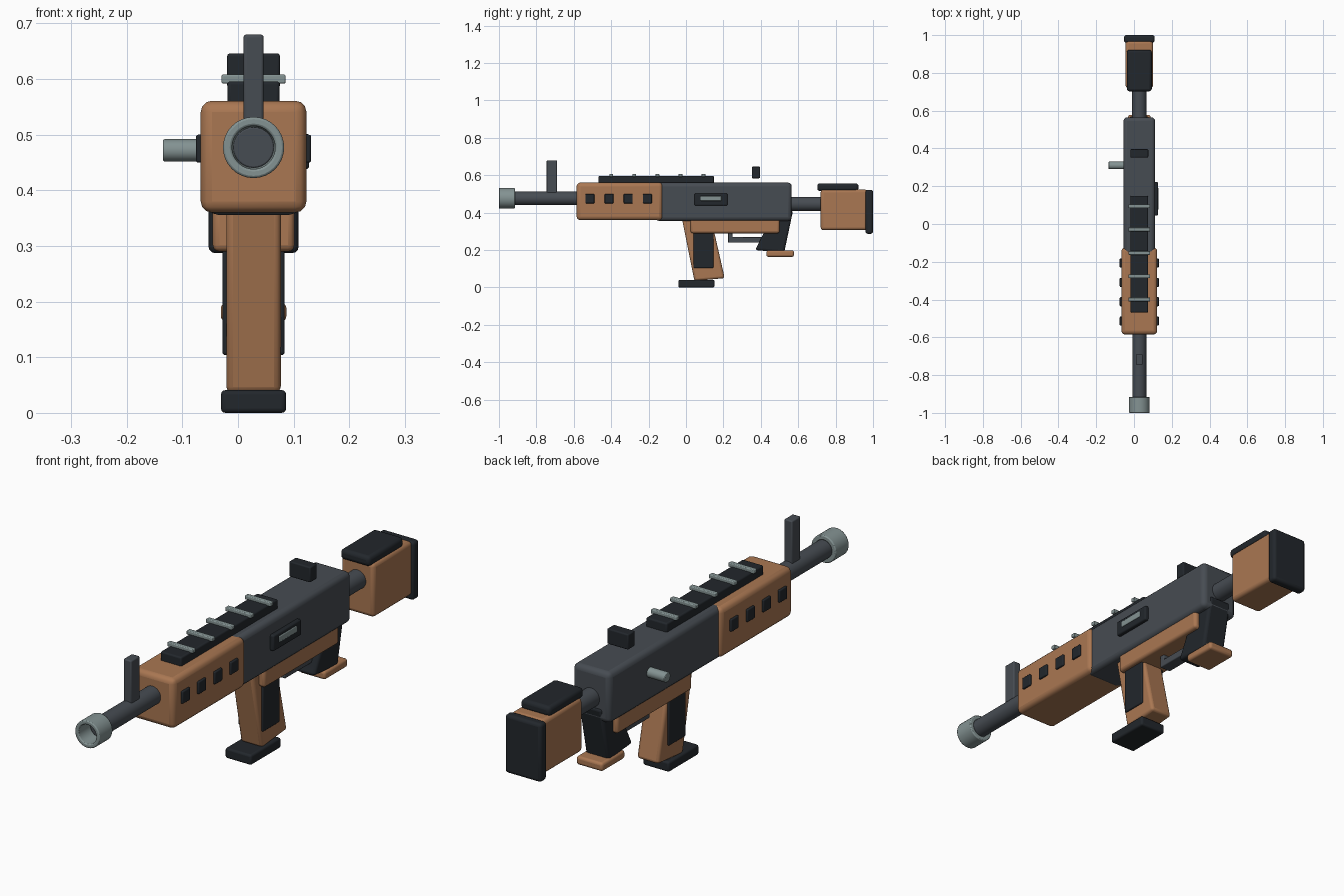
import bpy, bmesh, math
from mathutils import Matrix

if "Cube" in bpy.data.objects:
    bpy.data.objects.remove(bpy.data.objects["Cube"])

CX = 0.028  # centre line of the body


def material(name, r, g, b):
    m = bpy.data.materials.new(name)
    m.diffuse_color = (r, g, b, 1)
    m.use_nodes = True
    m.node_tree.nodes["Principled BSDF"].inputs["Base Color"].default_value = m.diffuse_color
    return m


WOOD = material("tan", 0.40, 0.185, 0.085)
METAL = material("gunmetal", 0.062, 0.072, 0.085)
BLACK = material("black", 0.016, 0.020, 0.025)
STEEL = material("steel", 0.23, 0.29, 0.29)


def finish(bm, name, mat, bevel=0.0, segments=3):
    bmesh.ops.recalc_face_normals(bm, faces=bm.faces)
    me = bpy.data.meshes.new(name)
    bm.to_mesh(me)
    bm.free()
    ob = bpy.data.objects.new(name, me)
    bpy.context.collection.objects.link(ob)
    me.materials.append(mat)
    if bevel:
        mod = ob.modifiers.new("bevel", 'BEVEL')
        mod.width, mod.segments = bevel, segments
        mod.limit_method, mod.angle_limit = 'ANGLE', math.radians(35)
    bpy.ops.object.select_all(action='DESELECT')
    ob.select_set(True)
    bpy.context.view_layer.objects.active = ob
    bpy.ops.object.shade_smooth_by_angle(angle=math.radians(35))
    return ob


def box(name, mat, y, z, width, bevel=0.005, cx=CX):
    """Box from y and z ranges, centred on cx."""
    bm = bmesh.new()
    bmesh.ops.create_cube(bm, size=1)
    bmesh.ops.scale(bm, vec=(width, y[1] - y[0], z[1] - z[0]), verts=bm.verts)
    bmesh.ops.translate(bm, vec=(cx, sum(y) / 2, sum(z) / 2), verts=bm.verts)
    return finish(bm, name, mat, bevel)


def profile(name, mat, points, width, bevel):
    """Side profile of (y, z) points extruded across x."""
    bm = bmesh.new()
    face = bm.faces.new([bm.verts.new((CX - width / 2, y, z)) for y, z in points])
    new = bmesh.ops.extrude_face_region(bm, geom=[face])["geom"]
    bmesh.ops.translate(bm, vec=(width, 0, 0),
                        verts=[v for v in new if isinstance(v, bmesh.types.BMVert)])
    return finish(bm, name, mat, bevel)


def rod(name, mat, radius, start, end, axis, bevel=0.003):
    """Cylinder between two points along 'X' or 'Y'."""
    bm = bmesh.new()
    length = math.dist(start, end)
    bmesh.ops.create_cone(bm, cap_ends=True, segments=32, radius1=radius,
                          radius2=radius, depth=length)
    turn = Matrix.Rotation(math.pi / 2, 4, 'Y' if axis == 'X' else 'X')
    mid = [(a + b) / 2 for a, b in zip(start, end)]
    bmesh.ops.transform(bm, matrix=Matrix.Translation(mid) @ turn, verts=bm.verts)
    return finish(bm, name, mat, bevel, 2)


# Barrel, hollow muzzle ring and front sight
rod("barrel", METAL, 0.037, (CX, -0.93, 0.477), (CX, -0.5, 0.477), 'Y')
bm = bmesh.new()
ring = [bm.verts.new((CX + r, y, 0.477)) for r, y in
        ((0.039, -1), (0.055, -1), (0.055, -0.915), (0.036, -0.915))]
edges = [bm.edges.new((ring[i], ring[(i + 1) % 4])) for i in range(4)]
bmesh.ops.spin(bm, geom=ring + edges, cent=(CX, 0, 0.477), axis=(0, 1, 0),
               angle=math.tau, steps=32, use_merge=True)
bmesh.ops.remove_doubles(bm, verts=bm.verts, dist=1e-5)
finish(bm, "muzzle", STEEL, 0.004, 2)
box("front_sight", METAL, (-0.745, -0.69), (0.5, 0.68), 0.036)

# Handguard with vent slots on both sides
box("handguard", WOOD, (-0.585, -0.125), (0.36, 0.561), 0.19, 0.02)
for i in range(4):
    for side in (-1, 1):
        y = -0.514 + 0.1025 * i
        box("vent_slot", BLACK, (y - 0.024, y + 0.024), (0.45, 0.5), 0.02,
            0.004, CX + side * 0.0935)

# Receiver, ejection port and bolt handle
box("receiver", METAL, (-0.165, 0.565), (0.356, 0.561), 0.168, 0.02)
box("lower_receiver", WOOD, (0.025, 0.5), (0.29, 0.38), 0.147, 0.012)
box("ejection_port", BLACK, (0.045, 0.222), (0.438, 0.502), 0.03, 0.006, 0.113)
box("port_bolt", STEEL, (0.077, 0.19), (0.463, 0.489), 0.02, 0.004, 0.121)
rod("bolt_handle", STEEL, 0.02, (-0.135, 0.31, 0.472), (-0.03, 0.31, 0.472), 'X')

# Top rail with ribs, and rear sight
box("rail", BLACK, (-0.468, 0.149), (0.55, 0.596), 0.094, 0.006)
for i in range(5):
    y = -0.4 + 0.1235 * i
    box("rail_rib", STEEL, (y - 0.01, y + 0.01), (0.592, 0.608), 0.115, 0.003)
box("rear_sight", BLACK, (0.352, 0.396), (0.584, 0.646), 0.095, 0.005)

# Slanted magazine with side panels and base plate
profile("magazine", WOOD, [(-0.024, 0.38), (0.132, 0.38), (0.207, 0.05), (0.045, 0.035)],
        0.098, 0.012)
box("magazine_panel", BLACK, (0.04, 0.147), (0.104, 0.295), 0.112, 0.005)
box("magazine_base", BLACK, (-0.04, 0.152), (0.0, 0.041), 0.117, 0.008)

# Trigger guard, rear grip and its foot
profile("trigger_guard", METAL, [(0.225, 0.3), (0.225, 0.24), (0.43, 0.24), (0.43, 0.27),
                                 (0.248, 0.27), (0.248, 0.3)], 0.05, 0.004)
profile("rear_grip", BLACK, [(0.44, 0.41), (0.572, 0.41), (0.525, 0.187), (0.37, 0.2),
                             (0.415, 0.29)], 0.105, 0.012)
box("grip_foot", WOOD, (0.43, 0.577), (0.164, 0.198), 0.118, 0.01)

# Stock tube, stock, cheek rest and butt pad
rod("stock_tube", METAL, 0.038, (CX, 0.54, 0.446), (CX, 0.75, 0.446), 'Y')
box("stock", WOOD, (0.72, 0.97), (0.307, 0.524), 0.146, 0.015)
box("cheek_rest", BLACK, (0.702, 0.922), (0.516, 0.557), 0.132, 0.014)
box("butt_pad", BLACK, (0.96, 1.0), (0.287, 0.522), 0.162, 0.012)
